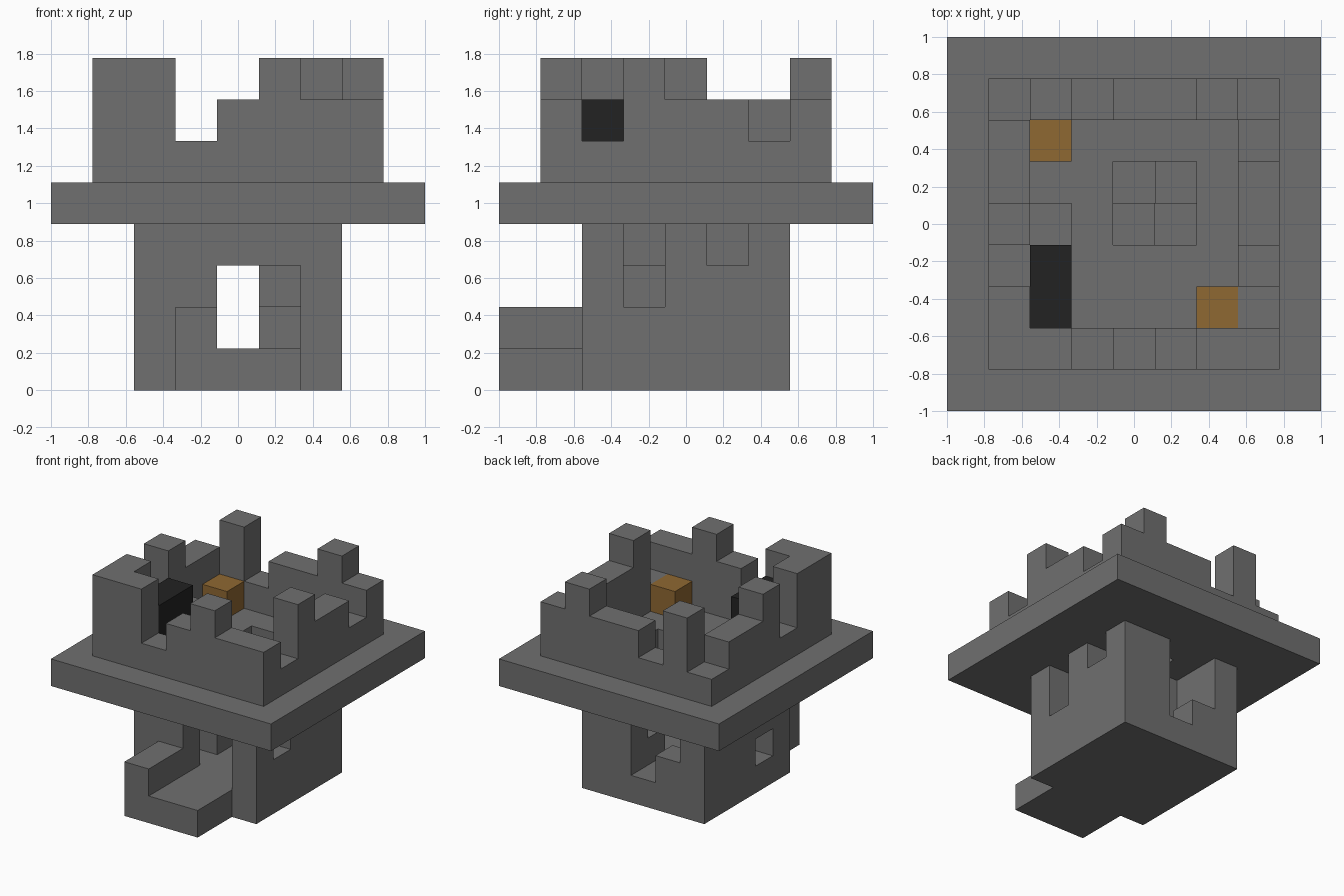
import bpy
import bmesh
from mathutils import Vector

old = bpy.data.objects.get("Cube")
if old:
    bpy.data.objects.remove(old, do_unlink=True)

U = 2 / 9  # edge of one block


def material(name, rgb):
    m = bpy.data.materials.new(name)
    m.use_nodes = True
    m.diffuse_color = (*rgb, 1)
    m.node_tree.nodes["Principled BSDF"].inputs["Base Color"].default_value = (*rgb, 1)
    return m


STONE = material("grey stone", (0.162, 0.162, 0.162))
COAL = material("near black", (0.016, 0.016, 0.016))
WOOD = material("brown wood", (0.275, 0.138, 0.032))


def box(x0, x1, y0, y1, z0, z1):
    """Cells of a block range, upper ends excluded."""
    return {(x, y, z) for x in range(x0, x1) for y in range(y0, y1) for z in range(z0, z1)}


def build(name, cells, mat):
    """Skin a set of grid cells with their exposed faces only."""
    bm = bmesh.new()
    for c in cells:
        mid = Vector(c) + Vector((0.5, 0.5, 0.5))
        for axis in range(3):
            for sign in (-1, 1):
                n = Vector((0, 0, 0))
                n[axis] = sign
                if tuple(int(v) for v in Vector(c) + n) in cells:
                    continue
                a = Vector((0, 0, 0))
                a[(axis + 1) % 3] = 0.5
                b = n.cross(a)
                centre = mid + n / 2
                corners = [centre - a - b, centre + a - b, centre + a + b, centre - a + b]
                bm.faces.new([bm.verts.new(((p.x - 4.5) * U, (p.y - 4.5) * U, p.z * U))
                              for p in corners])
    bmesh.ops.remove_doubles(bm, verts=bm.verts, dist=0.001)
    bmesh.ops.dissolve_limit(bm, angle_limit=0.01, verts=bm.verts, edges=bm.edges)
    me = bpy.data.meshes.new(name)
    bm.to_mesh(me)
    bm.free()
    me.materials.append(mat)
    ob = bpy.data.objects.new(name, me)
    bpy.context.collection.objects.link(ob)
    return ob


# Lower room: hollow block with door, broken back wall and windows
room = box(2, 7, 2, 7, 0, 4) - box(3, 6, 3, 6, 1, 4)
room -= box(4, 6, 2, 3, 1, 3)                             # front door
room -= box(4, 5, 6, 7, 1, 4) | box(3, 4, 6, 7, 2, 4)     # back gap
room -= box(6, 7, 3, 4, 2, 4) | box(6, 7, 5, 6, 3, 4)     # +x windows
room -= box(2, 3, 3, 4, 1, 2)                             # -x window
room |= box(3, 4, 4, 5, 1, 4) | box(3, 4, 3, 4, 3, 4)     # inner pier
build("lower_room", room, STONE)

# Entrance step with its side wall
build("entrance_step", box(3, 6, 0, 2, 0, 1) | box(3, 4, 0, 2, 1, 2), STONE)

# Wide deck with the stairwell opening
build("deck", box(0, 9, 0, 9, 4, 5) - box(4, 6, 4, 6, 4, 5), STONE)

# Winding steps below the opening
build("winding_stairs", {(5, 5, 1), (5, 4, 2), (4, 4, 3)}, STONE)

# Ruined parapet: block count of each column along the four sides
FRONT, BACK = "3312322", "1312232"   # from -x to +x
LEFT, RIGHT = "3313221", "2132212"   # from front to back
parapet = set()
for n in range(7):
    for x, y, h in ((n + 1, 1, FRONT[n]), (n + 1, 7, BACK[n]),
                    (1, n + 1, LEFT[n]), (7, n + 1, RIGHT[n])):
        parapet |= box(x, x + 1, y, y + 1, 5, 5 + int(h))
build("parapet", parapet, STONE)

# Things standing on the deck
build("deck_block", box(2, 3, 4, 5, 5, 6), STONE)
build("dark_stack", box(2, 3, 2, 4, 5, 7), COAL)
for name, x, y in (("back_crate", 2, 6), ("front_crate", 6, 2)):
    build(name, box(x, x + 1, y, y + 1, 5, 6), WOOD)
